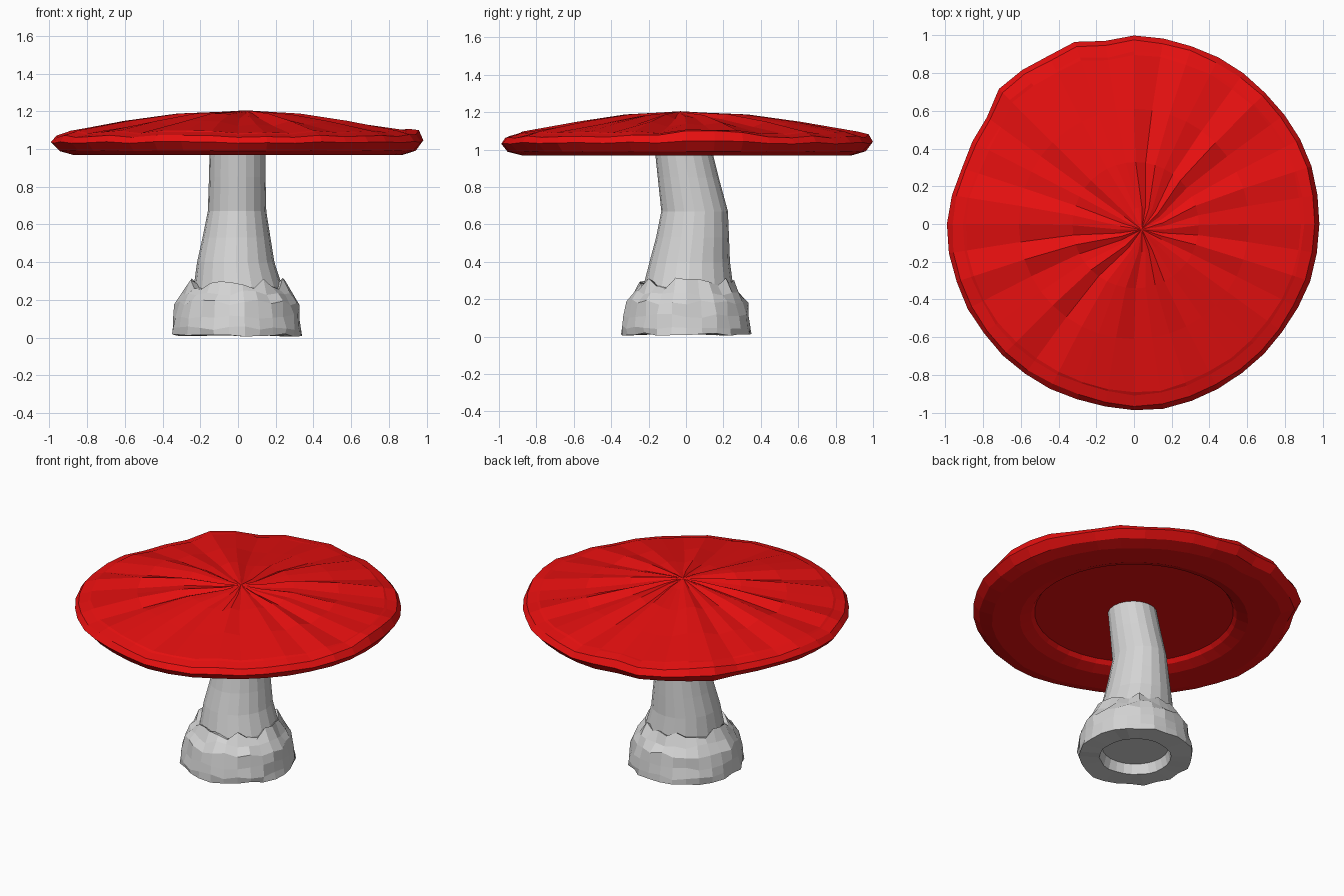
import bpy, bmesh, math, random

if "Cube" in bpy.data.objects:
    bpy.data.objects.remove(bpy.data.objects["Cube"])

random.seed(7)


def material(name, rgb):
    m = bpy.data.materials.new(name)
    m.diffuse_color = (*rgb, 1)
    m.use_nodes = True
    m.node_tree.nodes["Principled BSDF"].inputs["Base Color"].default_value = m.diffuse_color
    return m


RED = material("cap red", (0.8, 0.005, 0.005))
GREY = material("stem grey", (0.66, 0.66, 0.66))


def loft(name, rings, mat):
    """Skin a list of rings, closing the first and last with a face fan."""
    bm = bmesh.new()
    rows = [[bm.verts.new(p) for p in ring] for ring in rings]
    n = len(rows[0])
    for a, b in zip(rows, rows[1:]):
        for i in range(n):
            j = (i + 1) % n
            bm.faces.new((a[i], a[j], b[j], b[i]))
    ends = [bm.faces.new(rows[0][::-1]), bm.faces.new(rows[-1])]
    bmesh.ops.poke(bm, faces=ends)
    bmesh.ops.recalc_face_normals(bm, faces=bm.faces)
    me = bpy.data.meshes.new(name)
    bm.to_mesh(me)
    bm.free()
    me.materials.append(mat)
    ob = bpy.data.objects.new(name, me)
    bpy.context.collection.objects.link(ob)
    return ob


def lerp_table(table, x):
    for (x0, y0), (x1, y1) in zip(table, table[1:]):
        if x0 <= x <= x1:
            return y0 + (y1 - y0) * (x - x0) / (x1 - x0)
    return table[-1][1]


def bump(a, centre, width):
    d = (a - centre + 180) % 360 - 180
    return math.exp(-(d / width) ** 2)


# ---- Cap: wavy rim, ridged top, recessed underside
N = 40
OUTLINE = [(0, .985), (15, .99), (55, .985), (75, .99), (90, 1.0), (98, .975),
           (106, 1.015), (120, .995), (133, 1.025), (144, .965), (162, .96),
           (171, .98), (187, .995), (225, .985), (250, .975), (277, .995),
           (300, .975), (330, .975), (360, .985)]
# radius factor, height, ridge strength, lip strength
CAP = [(.61, 1.02, 0, 0), (.63, .995, 0, 0), (.70, .968, 0, 0),
       (.88, .967, 0, 0), (.96, .99, .1, 0), (1.0, 1.035, .3, .3),
       (.975, 1.068, .4, .9), (.915, 1.085, .5, .6), (.90, 1.092, .5, .2),
       (.62, 1.137, 1, 0), (.34, 1.177, .9, 0), (.12, 1.193, .4, 0)]
ridge = [random.choice((-.016, -.006, .002, .008, .012)) for _ in range(N)]
rings = []
for f, z, rs, lip in CAP:
    ring = []
    for i in range(N):
        deg = 360 * i / N
        a = math.radians(deg)
        edge = lerp_table(OUTLINE, deg)
        r = f * (edge if f > .85 else .985)
        if f > .85:
            r += random.uniform(-.004, .004)
        h = z + rs * ridge[i] + lip * .04 * bump(deg, 6, 16)
        h += lip * .02 * (bump(deg, 133, 10) + bump(deg, 100, 12))
        off = .06 * max(0, 1 - f / .4)      # the tip sits off centre
        ring.append((r * math.cos(a) + off, r * math.sin(a) - off * .7, h))
    rings.append(ring)
cap = loft("cap", rings, RED)
# raise the tip of the top
top = max(cap.data.vertices, key=lambda v: v.co.z - math.hypot(v.co.x, v.co.y))
top.co.z = 1.205

# ---- Stem: leaning tube, hidden ends inside the cap and the foot
SN = 20
# height, centre x, centre y, radius x, radius y
STEM = [(.15, 0, 0, .24, .26), (.27, 0, .012, .235, .24),
        (.40, -.012, .02, .205, .215), (.53, -.008, .035, .18, .195),
        (.67, -.005, .046, .155, .178), (.85, -.004, .012, .15, .163),
        (1.03, -.003, -.02, .147, .15)]
rings = []
for z, cx, cy, rx, ry in STEM:
    rings.append([(cx + rx * math.cos(t), cy + ry * math.sin(t), z)
                  for t in (2 * math.pi * i / SN for i in range(SN))])
loft("stem", rings, GREY)

# ---- Foot: ragged swollen cup with a hollow underneath
FN = 26
# radius, height, radial jitter, height jitter
FOOT = [(.20, .075, 0, 0), (.215, .01, .004, 0), (.345, .012, .01, .008),
        (.345, .05, .008, .01), (.335, .11, .008, .012),
        (.322, .185, .012, .015), (.285, .235, .012, .02),
        (.25, .285, .006, .03), (.20, .27, 0, .01)]
rings = []
for r, z, jr, jz in FOOT:
    ring = []
    for i in range(FN):
        t = 2 * math.pi * i / FN
        q = r + random.uniform(-jr, jr)
        ring.append((q * math.cos(t) - .006, q * math.sin(t) + .005,
                     max(0, z + random.uniform(-jz, jz))))
    rings.append(ring)
loft("foot", rings, GREY)
